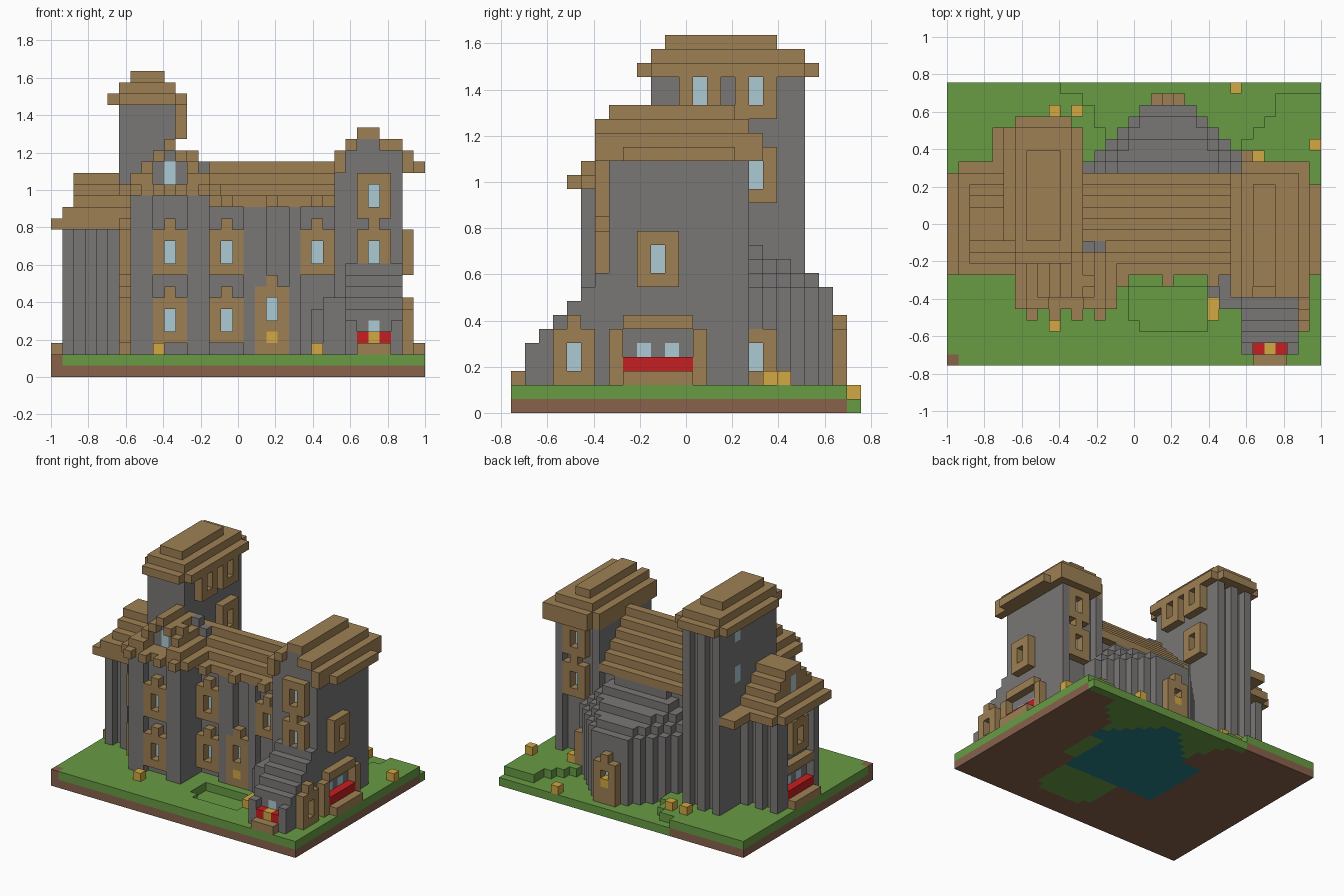
import bpy, bmesh
from mathutils import Vector

cube = bpy.data.objects.get("Cube")
if cube:
    bpy.data.objects.remove(cube, do_unlink=True)

UNIT = 2 / 33          # edge of one block
CELLS = {}             # block position -> (part name, colour name)


def lin(c):
    c /= 255
    return c / 12.92 if c <= 0.04045 else ((c + 0.055) / 1.055) ** 2.4


def material(name, rgb):
    m = bpy.data.materials.new(name)
    col = [lin(c) for c in rgb] + [1]
    m.diffuse_color = col
    m.use_nodes = True
    m.node_tree.nodes["Principled BSDF"].inputs["Base Color"].default_value = col
    return m


MATS = {n: material(n, c) for n, c in {
    "timber": (158, 128, 84), "stone": (121, 119, 118), "grass": (104, 155, 68),
    "earth": (135, 98, 75), "glass": (172, 203, 212), "red": (198, 30, 33),
    "gold": (210, 168, 67), "teal": (38, 128, 134)}.items()}


def box(part, col, xs, ys, zs):
    """Fill a block range; col None carves it away."""
    for i in range(*xs):
        for j in range(*ys):
            for k in range(*zs):
                if col:
                    CELLS[i, j, k] = (part, col)
                else:
                    CELLS.pop((i, j, k), None)


def side(part, col, face, us, d, zs):
    """One-block-thick panel on an x-facing or y-facing wall."""
    layer = (d, d + 1)
    if face == "x":
        box(part, col, layer, us, zs)
    else:
        box(part, col, us, layer, zs)


def window(part, face, u, d, inward, k, bump=True, h=2):
    side(part, "timber", face, (u, u + 3), d, (k, k + h + 2))
    if bump:
        side(part, "timber", face, (u + 1, u + 2), d, (k + h + 2, k + h + 3))
    side(part, None, face, (u + 1, u + 2), d, (k + 1, k + 1 + h))
    side(part, "glass", face, (u + 1, u + 2), d + inward, (k + 1, k + 1 + h))


def bay(part, face, u0, u1, d, inward):
    """Flower-box bay: bench, red band, timber arch and two small panes."""
    side(part, "timber", face, (u0 - 1, u1 + 1), d, (2, 6))
    side(part, "timber", face, (u0, u1), d, (6, 7))
    side(part, None, face, (u0, u1), d, (4, 6))
    side(part, "red", face, (u0, u1), d, (3, 4))
    side(part, "timber", face, (u0, u1), d - inward, (2, 3))
    for u in (u0 + 1, u0 + 3):
        side(part, "glass", face, (u, u + 1), d + inward, (4, 5))


def gable(part, layers, k0, y0, ends):
    """Stepped roof along y with a stone gable set back at the front."""
    for n, (a, b) in enumerate(layers):
        zs = (k0 + n, k0 + n + 1)
        box(part, "timber", (a, b), (y0, ends[n]), zs)
        if n < len(layers) - 1:
            inner = (max(a + 1, layers[n + 1][0]), min(b - 1, layers[n + 1][1]))
            box(part, None, inner, (y0, y0 + 1), zs)
            box(part, "stone", inner, (y0 + 1, y0 + 2), zs)


# Ground slab with lowered grass behind and in front, water-coloured floor
box("ground", "earth", (0, 33), (0, 25), (0, 1))
box("ground", "grass", (0, 33), (0, 25), (1, 2))
box("ground", "earth", (0, 1), (0, 1), (1, 2))
box("ground", "grass", (16, 24), (4, 9), (0, 1))
box("ground", "grass", (23, 26), (11, 24), (0, 1))
box("ground", "teal", (11, 24), (9, 18), (0, 1))
for j, a, b in ((24, 10, 33), (23, 12, 29), (22, 13, 29), (21, 13, 28),
                (20, 14, 27), (19, 14, 26), (3, 17, 23), (4, 16, 23),
                (5, 16, 23), (6, 16, 23)):
    box("ground", "grass", (a, b), (j, j + 1), (0, 1))
    box("ground", None, (a, b), (j, j + 1), (1, 2))

# Main hall, left wing and front projection
box("main_hall", "stone", (6, 26), (9, 16), (2, 15))
box("left_wing", "stone", (2, 7), (10, 16), (2, 15))
box("front_projection", "stone", (7, 14), (6, 10), (2, 16))
for i in (13, 17, 18, 21):
    box("main_hall", "stone", (i, i + 1), (8, 9), (2, 15))
for i in (1, 3, 5):
    for j in (9, 16):
        box("left_wing", "stone", (i, i + 1), (j, j + 1), (2, 13))
for i in (7, 8, 12, 13):
    box("front_projection", "stone", (i, i + 1), (5, 6), (2, 16))

# Stepped roofs of the hall and wing
for k in range(13, 19):
    box("main_roof", "timber", (14, 26), (12 if k < 15 else k - 7, 30 - k), (k, k + 1))
    box("main_roof", "timber", (12, 14), (12 if k < 16 else k - 7, 30 - k), (k, k + 1))
for n, (x, a, b) in enumerate(((0, 8, 17), (1, 8, 17), (2, 9, 16), (2, 10, 15), (2, 11, 14))):
    box("left_wing_roof", "timber", (x, 7), (a, b), (13 + n, 14 + n))
box("left_wing_roof", "timber", (1, 4), (17, 18), (13, 14))
box("left_wing_roof", "timber", (4, 7), (16, 21), (13, 14))

# Front projection roof: toothed eave, then a gable
box("front_roof", "timber", (6, 15), (5, 10), (16, 17))
for i in (7, 9, 11, 13):
    box("front_roof", "timber", (i, i + 1), (4, 5), (16, 17))
box("front_roof", "timber", (7, 14), (5, 10), (17, 18))
gable("front_roof", ((8, 13), (8, 13), (9, 12), (10, 11)), 17, 6, (11,) * 4)
box("front_roof", None, (9, 12), (5, 6), (17, 18))
box("front_roof", "glass", (10, 11), (7, 8), (17, 19))
box("front_roof", "timber", (12, 13), (7, 8), (19, 20))
for i in (15, 19, 23):
    box("main_roof", "timber", (i, i + 1), (7, 8), (15, 16))

# Tall tower with ribs, windows and stepped cap
box("tall_tower", "stone", (6, 11), (10, 20), (2, 24))
for i in (6, 8, 10):
    box("tall_tower", "stone", (i, i + 1), (20, 21), (2, 24))
for u, k in ((12, 21), (16, 21), (16, 15)):
    window("tower_windows", "x", u, 11, -1, k, False)
for k in (17, 22):
    box("tower_windows", "glass", (6, 7), (17, 18), (k, k + 2))
box("tower_cap", "timber", (5, 6), (11, 21), (24, 25))
box("tower_cap", "timber", (6, 11), (9, 22), (24, 25))
box("tower_cap", "timber", (11, 12), (10, 21), (24, 25))
box("tower_cap", "timber", (6, 11), (10, 21), (25, 26))
box("tower_cap", "timber", (7, 10), (11, 19), (26, 27))
box("chimney", "stone", (12, 14), (10, 11), (17, 19))
box("chimney", "stone", (12, 13), (10, 11), (19, 20))

# Right tower with corner ribs and stepped gable roof
box("right_tower", "stone", (25, 31), (7, 16), (2, 18))
for i in (25, 30):
    box("right_tower", "stone", (i, i + 1), (16, 17), (2, 18))
for d, inward in ((6, 1), (16, -1)):
    for k in (9, 14):
        window("right_tower_windows", "y", 27, d, inward, k)
window("right_tower_windows", "x", 9, 31, -1, 9, False)
gable("right_tower_roof", ((25, 33), (25, 32), (26, 31), (27, 29)), 18, 6, (18, 18, 17, 16))
box("right_tower_roof", None, (27, 29), (6, 7), (21, 22))
for ys in ((6, 8), (16, 18)):
    box("right_tower_roof", None, (32, 33), ys, (18, 19))
box("right_tower_roof", "timber", (31, 32), (6, 8), (18, 19))
box("right_tower_roof", None, (25, 26), (17, 18), (18, 20))

# Rounded rear apse: stepped rings, standing on the same floor
for j, half in ((16, 7), (17, 7), (18, 6), (19, 5), (20, 4), (21, 3), (22, 2)):
    box("ground", "teal", (20 - half, 19 + half), (j, j + 1), (0, 1))
    for n, last in enumerate((22, 21, 19, 17, 16)):
        if j <= last:
            w = half - n
            box("apse", "stone", (19 - w, 20 + w), (j, j + 1), (8 + n if n else 1, 9 + n))
window("rear_door", "y", 18, 23, -1, 2)
box("rear_door", "timber", (18, 21), (23, 24), (1, 3))
box("rear_door", "gold", (19, 20), (23, 24), (3, 4))
window("rear_window", "x", 16, 26, -1, 2, False)

# Front windows and door
for u, d in ((9, 5), (14, 8)):
    for k in (3, 9):
        window("front_windows", "y", u, d, 1, k)
window("front_windows", "y", 22, 8, 1, 9)
window("front_door", "y", 18, 8, 1, 4)
box("front_door", "timber", (18, 21), (8, 9), (2, 5))
box("front_door", "gold", (19, 20), (8, 9), (3, 4))
for k in (3, 9):
    window("projection_side_windows", "x", 6, 6, 1, k)
box("projection_side_windows", "timber", (6, 7), (8, 9), (2, 15))

# Stepped porch in front of the right tower
for j in range(2, 7):
    box("porch", "stone", (26, 31), (j, j + 1), (2, j + 4))
for i in (26, 30):
    box("porch", "stone", (i, i + 1), (1, 2), (2, 5))
box("porch", "stone", (23, 26), (6, 9), (2, 6))
box("porch", "stone", (24, 26), (5, 9), (2, 7))
box("porch", "timber", (27, 30), (0, 2), (2, 3))
box("porch", "red", (27, 30), (1, 2), (3, 4))
box("porch", "gold", (28, 29), (1, 2), (3, 4))
box("porch", "glass", (28, 29), (2, 3), (4, 5))
window("porch_window", "x", 3, 31, -1, 2)

# Side bays, left wing corner ribs and window
bay("right_bay", "x", 8, 13, 31, -1)
bay("left_bay", "x", 10, 15, 1, 1)
for j in (9, 15):
    box("left_wing", "stone", (1, 2), (j, j + 1), (2, 13))
window("left_wing_window", "x", 11, 1, 1, 8)
box("left_wing_window", "glass", (2, 3), (12, 13), (15, 17))

# Gold lamps scattered on the lawn
for i, j, k in ((9, 3, 2), (23, 4, 2), (23, 5, 2), (23, 6, 2), (9, 22, 2),
                (11, 22, 2), (25, 24, 1), (27, 18, 2), (32, 19, 2)):
    box("lamps", "gold", (i, i + 1), (j, j + 1), (k, k + 1))

# Turn exposed block sides into one mesh per part
meshes = {}
for pos, (part, col) in CELLS.items():
    bm, slots = meshes.setdefault(part, (bmesh.new(), []))
    if col not in slots:
        slots.append(col)
    centre = Vector(pos) + Vector((-16, -12, 0.5))
    for axis in range(3):
        for s in (-1, 1):
            near = list(pos)
            near[axis] += s
            if tuple(near) in CELLS:
                continue
            n, u, v = Vector(), Vector(), Vector()
            n[axis], u[(axis + 1) % 3], v[(axis + 2) % 3] = s / 2, s / 2, 0.5
            quad = (n - u - v, n + u - v, n + u + v, n - u + v)
            f = bm.faces.new([bm.verts.new((centre + q) * UNIT) for q in quad])
            f.material_index = slots.index(col)

for part, (bm, slots) in meshes.items():
    bmesh.ops.remove_doubles(bm, verts=bm.verts[:], dist=UNIT / 50)
    bmesh.ops.dissolve_limit(bm, angle_limit=0.02, verts=bm.verts[:],
                             edges=bm.edges[:], delimit={"MATERIAL"})
    mesh = bpy.data.meshes.new(part)
    bm.to_mesh(mesh)
    bm.free()
    for c in slots:
        mesh.materials.append(MATS[c])
    bpy.context.collection.objects.link(bpy.data.objects.new(part, mesh))
